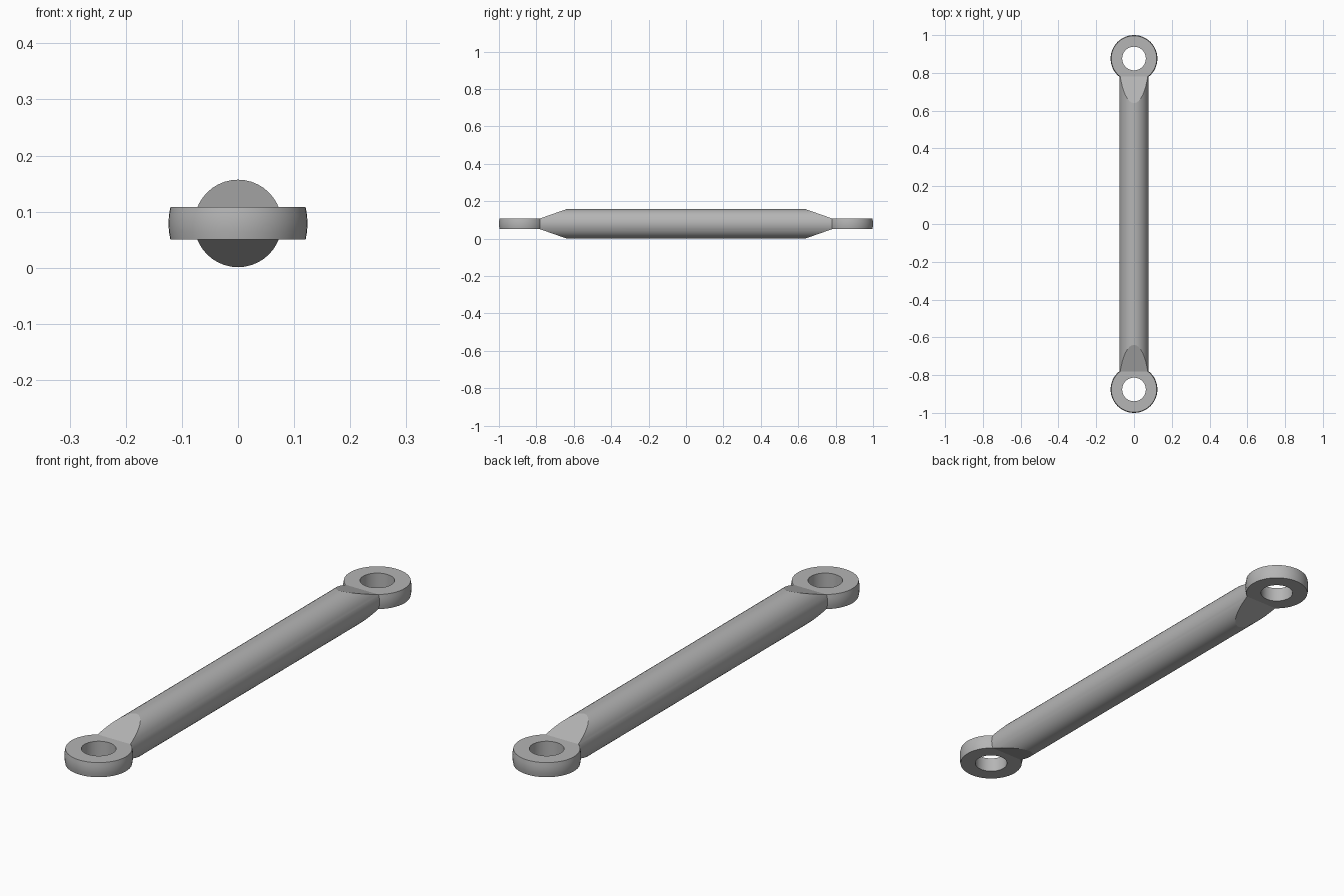
import bpy, bmesh, math
from mathutils import Vector, Matrix

if "Cube" in bpy.data.objects:
    bpy.data.objects.remove(bpy.data.objects["Cube"])

MID = 0.079          # height of the rod axis
ROD_R = 0.078
EYE_Y = 0.876        # eye centre distance along y
HALF_T = 0.029       # half thickness of the eyes
TAPER_START, TAPER_END = 0.64, 0.78

steel = bpy.data.materials.new("grey_steel")
steel.use_nodes = True
colour = (0.46, 0.46, 0.46, 1)
steel.diffuse_color = colour
steel.node_tree.nodes["Principled BSDF"].inputs["Base Color"].default_value = colour


def finish(name, bm, location):
    bmesh.ops.recalc_face_normals(bm, faces=bm.faces)
    mesh = bpy.data.meshes.new(name)
    bm.to_mesh(mesh)
    bm.free()
    mesh.materials.append(steel)
    obj = bpy.data.objects.new(name, mesh)
    obj.location = location
    bpy.context.collection.objects.link(obj)
    bpy.ops.object.select_all(action='DESELECT')
    obj.select_set(True)
    bpy.context.view_layer.objects.active = obj
    bpy.ops.object.shade_smooth_by_angle(angle=math.radians(18))


# Round rod, with flats cut above and below at each end
bm = bmesh.new()
bmesh.ops.create_cone(bm, cap_ends=True, segments=40, radius1=ROD_R, radius2=ROD_R,
                      depth=2 * (TAPER_END + 0.006),
                      matrix=Matrix.Rotation(math.pi / 2, 4, 'X'))
for end in (-1, 1):
    for side in (-1, 1):
        normal = Vector((0, end * (ROD_R - HALF_T), side * (TAPER_END - TAPER_START)))
        cut = bmesh.ops.bisect_plane(
            bm, geom=bm.verts[:] + bm.edges[:] + bm.faces[:], dist=1e-5,
            plane_co=(0, end * TAPER_START, side * ROD_R),
            plane_no=normal.normalized(), clear_outer=True)
        rim = [e for e in cut["geom_cut"] if isinstance(e, bmesh.types.BMEdge)]
        bmesh.ops.holes_fill(bm, edges=rim, sides=0)
finish("rod", bm, (0, 0, MID))


# Eye ring with a slightly crowned outer wall, spun from its section
def eye(name, y):
    section = [(0.0625, -HALF_T), (0.1205, -HALF_T), (0.123, -0.015), (0.124, 0),
               (0.123, 0.015), (0.1205, HALF_T), (0.0625, HALF_T)]
    bm = bmesh.new()
    verts = [bm.verts.new((r, 0, z)) for r, z in section]
    edges = [bm.edges.new((verts[i - 1], verts[i])) for i in range(len(verts))]
    bmesh.ops.spin(bm, geom=verts + edges, cent=(0, 0, 0), axis=(0, 0, 1),
                   angle=math.tau, steps=48, use_merge=True)
    bmesh.ops.remove_doubles(bm, verts=bm.verts, dist=1e-5)
    finish(name, bm, (0, y, MID))


eye("front_eye", -EYE_Y)
eye("back_eye", EYE_Y)
